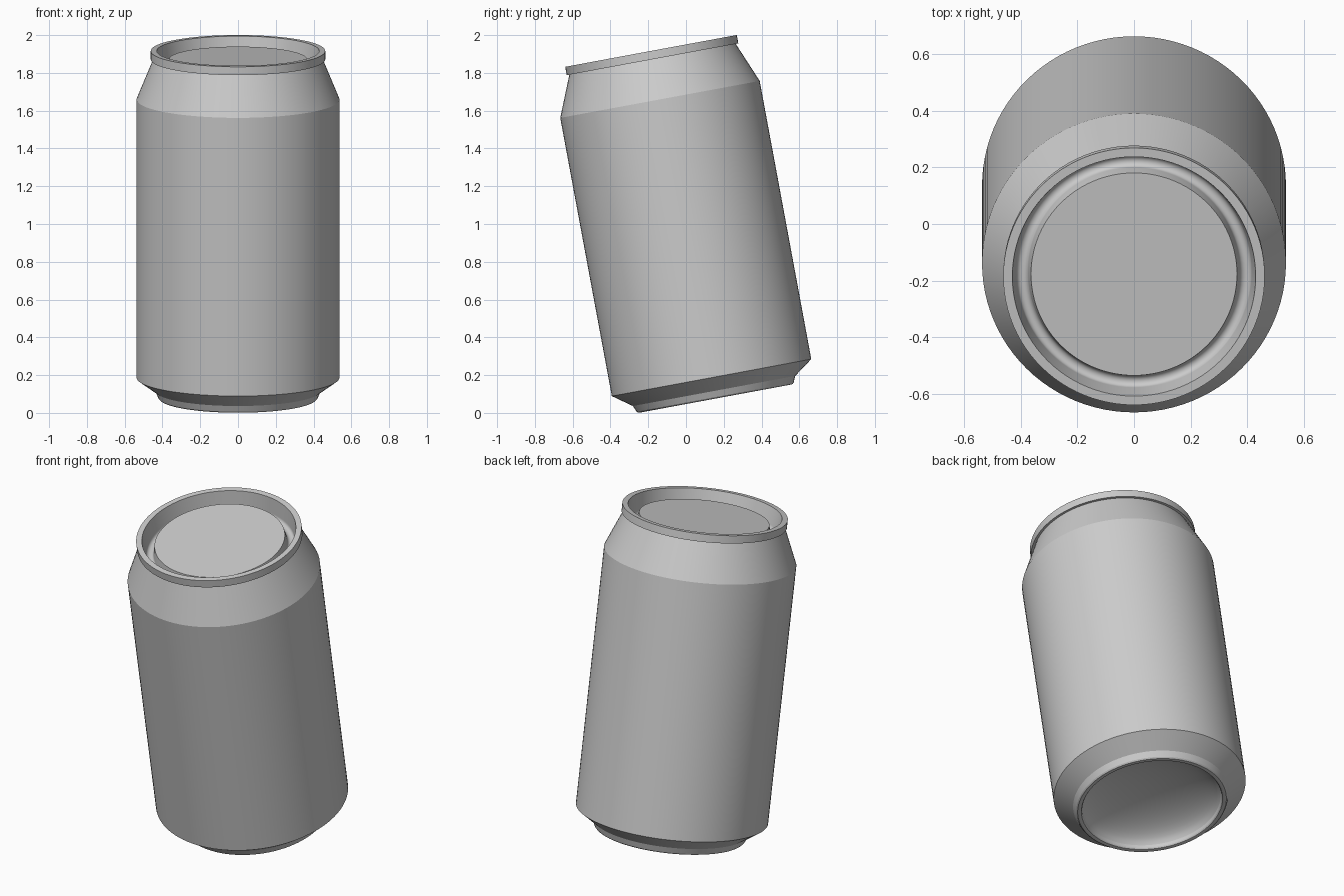
import bpy
import bmesh
import math

SEGMENTS = 96
TILT = math.radians(10.5)
OFFSET = 0.167  # distance of the can axis from the origin, across the can

cube = bpy.data.objects.get("Cube")
if cube:
    bpy.data.objects.remove(cube, do_unlink=True)

metal = bpy.data.materials.new("plain_grey_metal")
metal.use_nodes = True
GREY = (0.6, 0.6, 0.6, 1.0)
metal.diffuse_color = GREY
metal.node_tree.nodes["Principled BSDF"].inputs["Base Color"].default_value = GREY


def arc(centre_r, centre_z, radius_r, radius_z, start, end, steps):
    """Points (radius, height) along an elliptical arc, angles in degrees."""
    points = []
    for i in range(steps + 1):
        a = math.radians(start + (end - start) * i / steps)
        points.append((centre_r + radius_r * math.cos(a),
                       centre_z + radius_z * math.sin(a)))
    return points


def lathe(name, profile):
    """Revolve a (radius, height) profile; listed from base to lid it faces out."""
    bm = bmesh.new()
    rings = []
    for r, z in profile:
        if r < 1e-4:
            rings.append([bm.verts.new((0, 0, z))] * SEGMENTS)
        else:
            rings.append([bm.verts.new((r * math.cos(math.tau * j / SEGMENTS),
                                        r * math.sin(math.tau * j / SEGMENTS), z))
                          for j in range(SEGMENTS)])
    for low, high in zip(rings, rings[1:]):
        for j in range(SEGMENTS):
            k = (j + 1) % SEGMENTS
            corners = [low[j], low[k], high[k], high[j]]
            bm.faces.new(list(dict.fromkeys(corners)))
    mesh = bpy.data.meshes.new(name)
    bm.to_mesh(mesh)
    bm.free()
    mesh.materials.append(metal)
    obj = bpy.data.objects.new(name, mesh)
    bpy.context.collection.objects.link(obj)

    # The whole can leans towards the front
    obj.rotation_euler.x = TILT
    obj.location = (0, OFFSET * math.cos(TILT), OFFSET * math.sin(TILT))

    bpy.ops.object.select_all(action="DESELECT")
    obj.select_set(True)
    bpy.context.view_layer.objects.active = obj
    bpy.ops.object.shade_smooth_by_angle(angle=math.radians(20))
    return obj


# Hollow dome under the can
lathe("base_dome", arc(0, 0.055, 0.39, 0.12, 90, 0, 12))

# Narrow foot ring the can stands on
lathe("foot_ring", [(0.39, 0.055), (0.395, 0.048), (0.405, 0.046),
                    (0.416, 0.047), (0.423, 0.054), (0.437, 0.087)])

# Lower taper, straight wall and sloping neck
lathe("can_body", [(0.437, 0.087), (0.537, 0.159), (0.537, 1.657), (0.448, 1.873)])

# Raised rim around the lid
lathe("top_rim", [(0.448, 1.873), (0.462, 1.873), (0.462, 1.918),
                  (0.43, 1.918), (0.416, 1.825)])

# Rounded gutter and raised centre panel of the lid
lathe("lid", arc(0.395, 1.825, 0.021, 0.02, 0, -180, 10)
      + [(0.364, 1.874), (0, 1.874)])
